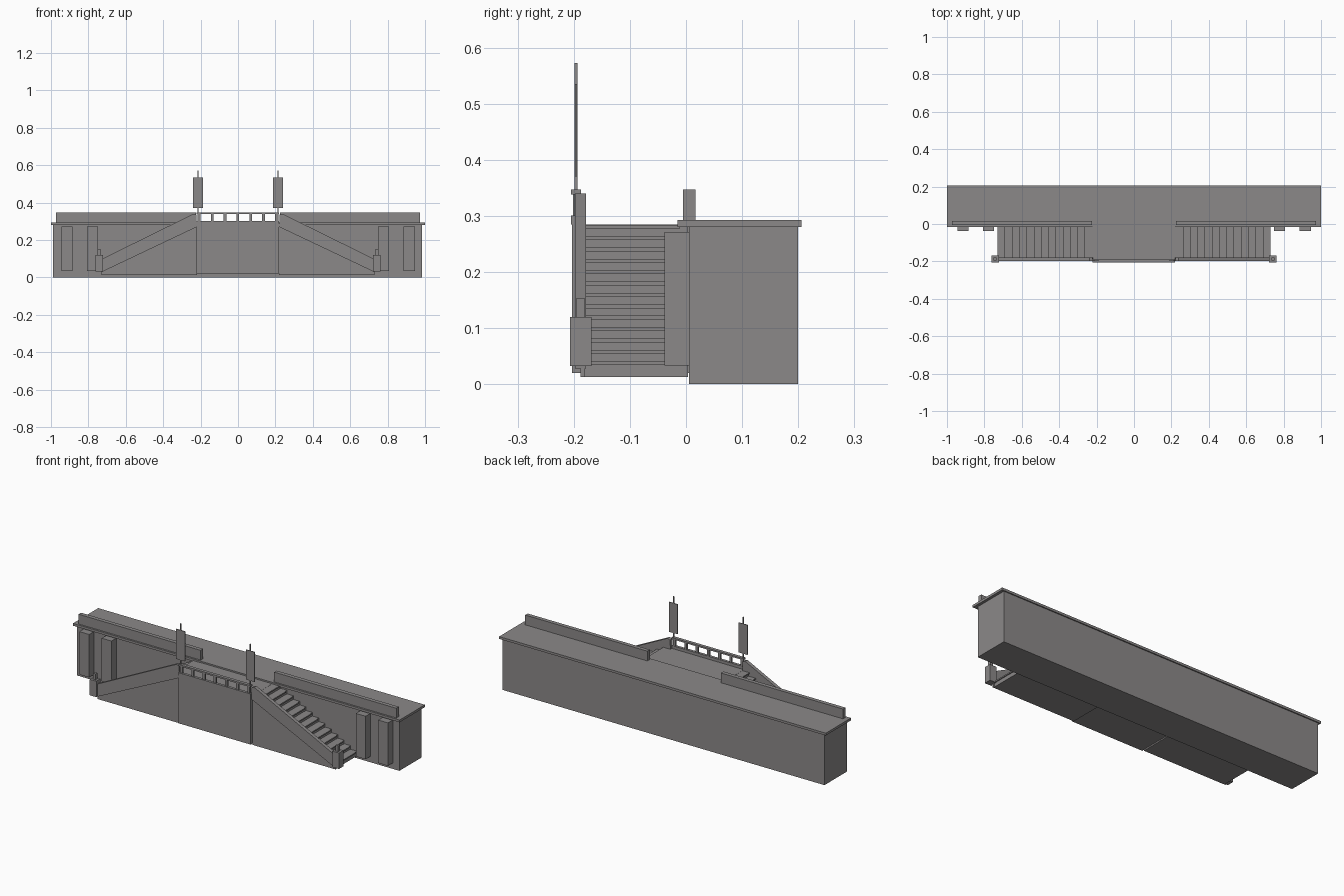
import bpy, bmesh

cube = bpy.data.objects.get("Cube")
if cube:
    bpy.data.objects.remove(cube, do_unlink=True)

# One stone grey for everything
stone = bpy.data.materials.new("stone_grey")
stone.use_nodes = True
GREY = (0.26, 0.25, 0.25, 1)
stone.diffuse_color = GREY
stone.node_tree.nodes["Principled BSDF"].inputs["Base Color"].default_value = GREY


def make(name, bm):
    bmesh.ops.recalc_face_normals(bm, faces=bm.faces)
    mesh = bpy.data.meshes.new(name)
    bm.to_mesh(mesh)
    bm.free()
    mesh.materials.append(stone)
    obj = bpy.data.objects.new(name, mesh)
    bpy.context.collection.objects.link(obj)
    return obj


def add_box(bm, x, y, z):
    verts = bmesh.ops.create_cube(bm, size=1)["verts"]
    for v in verts:
        for i, (lo, hi) in enumerate((x, y, z)):
            v.co[i] = lo if v.co[i] < 0 else hi


def box(name, x, y, z):
    bm = bmesh.new()
    add_box(bm, x, y, z)
    return make(name, bm)


def extrude_profile(name, points, y0, y1):
    bm = bmesh.new()
    face = bm.faces.new([bm.verts.new((x, y0, z)) for x, z in points])
    moved = bmesh.ops.extrude_face_region(bm, geom=[face])["geom"]
    for v in moved:
        if isinstance(v, bmesh.types.BMVert):
            v.co.y = y1
    return make(name, bm)


# Long terrace body and its overhanging cap
box("terrace_wall", (-0.988, 0.985), (0.005, 0.2), (0, 0.28))
box("terrace_cap", (-1, 1), (-0.015, 0.206), (0.28, 0.293))

# Central landing
box("landing", (-0.222, 0.22), (-0.203, 0.005), (0.02, 0.285))

# Landing railing
box("landing_top_rail", (-0.222, 0.22), (-0.205, -0.187), (0.338, 0.347))
box("landing_bottom_rail", (-0.222, 0.22), (-0.205, -0.19), (0.285, 0.301))
bm = bmesh.new()
for i in range(7):
    cx = -0.207 + i * 0.0687
    add_box(bm, (cx - 0.007, cx + 0.007), (-0.201, -0.191), (0.3, 0.339))
make("landing_balusters", bm)

STEPS = 13
X_TOP, X_END = 0.22, 0.725
Z_LOW, Z_TOP = 0.04, 0.283
run = (X_END - X_TOP) / STEPS
rise = (Z_TOP - Z_LOW) / (STEPS - 1)

for s, side in ((-1, "right"), (1, "left")):
    def span(a, b):
        return tuple(sorted((s * a, s * b)))

    # Parapet and pilasters along the terrace
    box(side + "_parapet", span(0.225, 0.973), (-0.005, 0.017), (0.293, 0.347))
    for label, a in (("inner", 0.748), ("outer", 0.885)):
        box(f"{side}_{label}_pilaster", span(a, a + 0.06),
            (-0.038, 0.006), (0.033, 0.271))

    # Stepped stair body
    profile = [(s * X_TOP, 0.013), (s * X_END, 0.013)]
    for i in range(STEPS):
        z = Z_LOW + i * rise
        x = X_END - i * run
        profile += [(s * x, z), (s * (x - run), z)]
    extrude_profile(side + "_stairs", profile, -0.186, 0.004)

    # Tread slabs with a small nosing
    bm = bmesh.new()
    for i in range(STEPS):
        x = X_END - i * run
        z = Z_LOW + i * rise
        add_box(bm, span(x - run, x + 0.005), (-0.184, -0.012), (z - 0.006, z + 0.001))
    make(side + "_treads", bm)

    # Sloping stair balustrade with solid side wall beneath
    extrude_profile(side + "_stair_balustrade",
                    [(s * 0.22, 0.27), (s * 0.222, 0.335), (s * 0.238, 0.34),
                     (s * 0.735, 0.095), (s * 0.73, 0.028)], -0.198, -0.178)
    extrude_profile(side + "_stair_side_wall",
                    [(s * 0.22, 0.28), (s * 0.73, 0.035), (s * 0.73, 0.013),
                     (s * 0.22, 0.013)], -0.188, -0.18)

    # Newel post with its small finial
    box(side + "_newel_post", span(0.723, 0.763), (-0.207, -0.168), (0.032, 0.12))
    box(side + "_newel_finial", span(0.735, 0.751), (-0.196, -0.18), (0.12, 0.153))

    # Banner on a thin pole
    box(side + "_banner_pole", span(0.21, 0.216), (-0.199, -0.193), (0.285, 0.572))
    box(side + "_banner", span(0.187, 0.24), (-0.198, -0.194), (0.37, 0.535))
